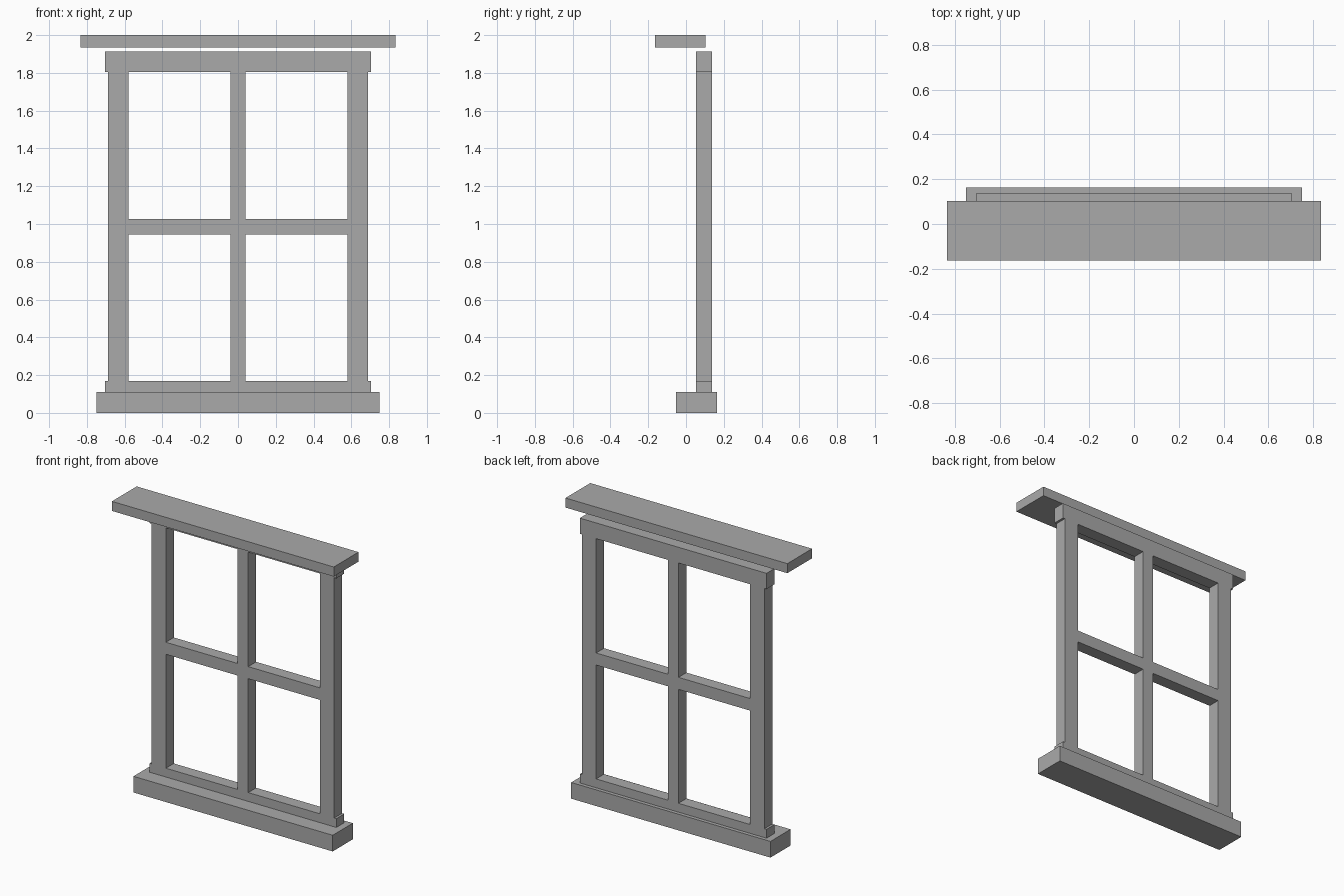
import bpy
import bmesh
from mathutils import Vector

cube = bpy.data.objects.get("Cube")
if cube:
    bpy.data.objects.remove(cube, do_unlink=True)

# Single plain grey for the whole window
GREY = (0.4, 0.4, 0.4, 1)
grey = bpy.data.materials.new("plain grey")
grey.use_nodes = True
grey.diffuse_color = GREY
grey.node_tree.nodes["Principled BSDF"].inputs["Base Color"].default_value = GREY


def box(name, x, y, z):
    """Flat-faced box spanning the given (min, max) ranges."""
    lo, hi = Vector((x[0], y[0], z[0])), Vector((x[1], y[1], z[1]))
    bm = bmesh.new()
    bmesh.ops.create_cube(bm, size=1)
    bmesh.ops.scale(bm, vec=hi - lo, verts=bm.verts)
    bmesh.ops.translate(bm, vec=(lo + hi) / 2, verts=bm.verts)
    mesh = bpy.data.meshes.new(name)
    bm.to_mesh(mesh)
    bm.free()
    mesh.materials.append(grey)
    obj = bpy.data.objects.new(name, mesh)
    bpy.context.collection.objects.link(obj)
    return obj


FRAME_Y = (0.053, 0.138)
SILL_TOP, OPEN_BOTTOM, OPEN_TOP = 0.11, 0.17, 1.805
OPEN_HALF, BAR_HALF = 0.58, 0.04

# Sill and floating head ledge
box("sill", (-0.75, 0.75), (-0.053, 0.163), (0, SILL_TOP))
box("head_ledge", (-0.835, 0.835), (-0.163, 0.103), (1.935, 2))

# Frame rails
box("bottom_rail", (-0.703, 0.703), FRAME_Y, (SILL_TOP, OPEN_BOTTOM))
box("top_rail", (-0.703, 0.703), FRAME_Y, (OPEN_TOP, 1.912))

# Upright glazing bar
box("vertical_bar", (-BAR_HALF, BAR_HALF), FRAME_Y, (OPEN_BOTTOM, OPEN_TOP))

# Side stiles and cross bars, one of each per side
for side, sign in (("left", 1), ("right", -1)):
    stile = sorted((sign * OPEN_HALF, sign * 0.687))
    cross = sorted((sign * BAR_HALF, sign * OPEN_HALF))
    box(side + "_stile", stile, FRAME_Y, (OPEN_BOTTOM, OPEN_TOP))
    box(side + "_cross_bar", cross, FRAME_Y, (0.945, 1.027))
